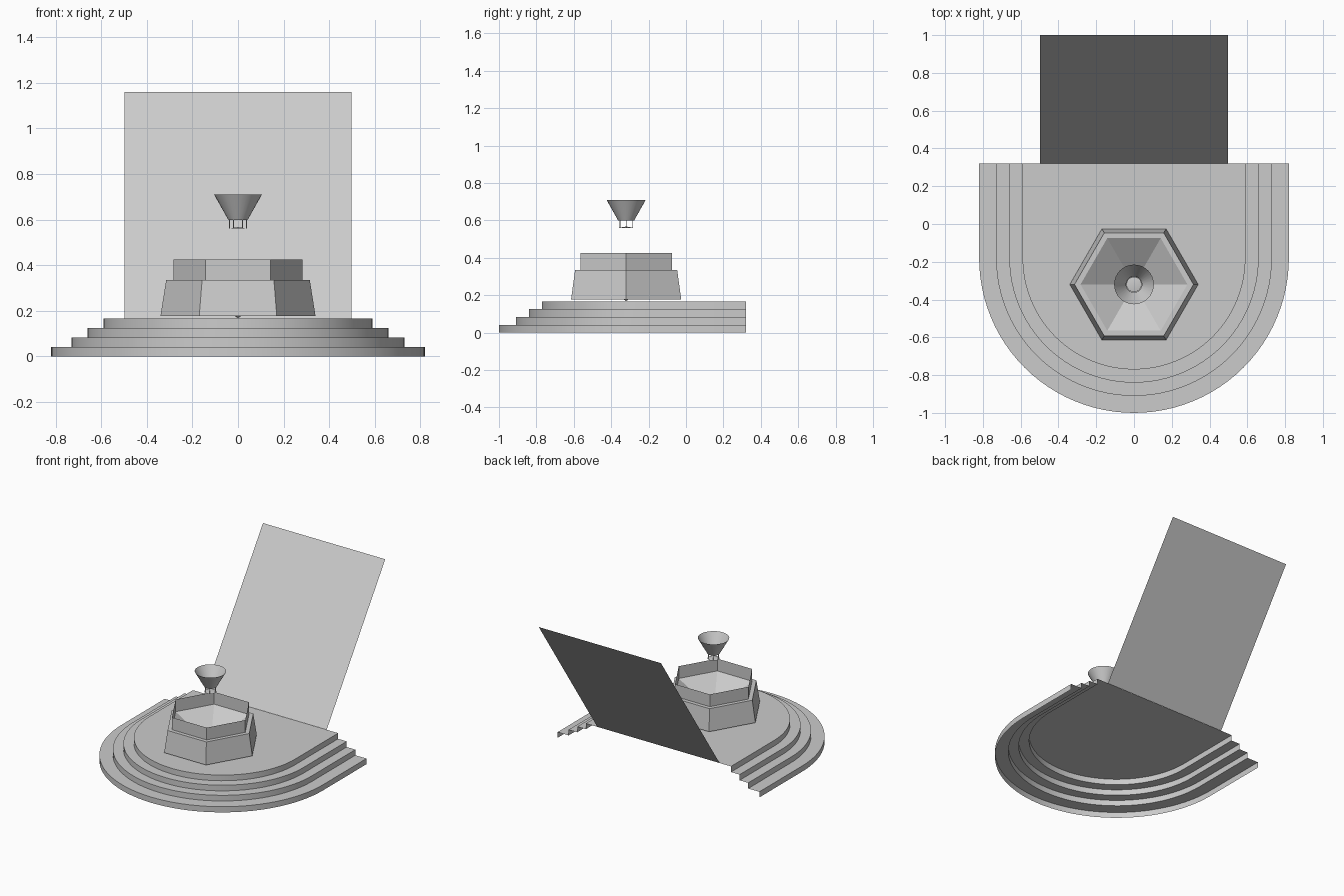
import bpy
from math import pi, cos, sin

if "Cube" in bpy.data.objects:
    bpy.data.objects.remove(bpy.data.objects["Cube"])

FY = -0.32  # fountain centre in y


def make(name, verts, faces, smooth=False):
    me = bpy.data.meshes.new(name)
    me.from_pydata(verts, [], faces)
    me.update()
    ob = bpy.data.objects.new(name, me)
    bpy.context.collection.objects.link(ob)
    if smooth:
        bpy.ops.object.select_all(action='DESELECT')
        ob.select_set(True)
        bpy.context.view_layer.objects.active = ob
        bpy.ops.object.shade_smooth_by_angle(angle=pi / 6)
    return ob


def lathe(name, profile, sides, smooth=False, tip=None, cx=0, cy=FY):
    """Open revolved shell from (radius, z) points, optionally closed to a tip."""
    verts = [(cx + r * cos(2 * pi * i / sides), cy + r * sin(2 * pi * i / sides), z)
             for r, z in profile for i in range(sides)]
    faces = []
    for k in range(len(profile) - 1):
        a, b = k * sides, (k + 1) * sides
        for i in range(sides):
            j = (i + 1) % sides
            faces.append((a + i, a + j, b + j, b + i))
    if tip is not None:
        verts.append((cx, cy, tip))
        a = (len(profile) - 1) * sides
        faces += [(a + i, a + (i + 1) % sides, len(verts) - 1) for i in range(sides)]
    return make(name, verts, faces, smooth)


# stepped platform: U-shaped outline swept through the stair profile, open at back and below
N = 48


def outline(r, z):
    arc = [(r * cos(pi + pi * i / N), -0.18 + r * sin(pi + pi * i / N), z) for i in range(N + 1)]
    return [(-r, 0.32, z)] + arc + [(r, 0.32, z)]


profile = []
for k, r in enumerate((0.82, 0.73, 0.66, 0.59)):
    profile += [(r, 0.0417 * k), (r, 0.0417 * (k + 1))]
verts = [v for r, z in profile for v in outline(r, z)]
n = N + 3
faces = [(k * n + i, k * n + i + 1, (k + 1) * n + i + 1, (k + 1) * n + i)
         for k in range(len(profile) - 1) for i in range(n - 1)]
faces.append(tuple(range((len(profile) - 1) * n, len(profile) * n)))
make("stepped_platform", verts, faces, True)

# leaning back panel
make("back_panel",
     [(-0.497, 0.32, 0.167), (0.497, 0.32, 0.167), (0.497, 1.0, 1.16), (-0.497, 1.0, 1.16)],
     [(0, 1, 2, 3)])

# hexagonal basin: tapered base, ledge, upright rim
lathe("basin_wall", [(0.34, 0.177), (0.315, 0.335), (0.283, 0.335), (0.283, 0.425)], 6)
# sunken basin floor, sloping to a central drain
lathe("basin_floor", [(0.283, 0.335)], 6, tip=0.168)

# floating funnel with its small caged nozzle
lathe("funnel", [(0.042, 0.598), (0.105, 0.71)], 32, True)
lathe("nozzle_plate", [(0.04, 0.56)], 32, True, tip=0.567)
for i in range(6):
    a = i * pi / 3
    lathe("nozzle_post", [(0.002, 0.56), (0.002, 0.6)], 4,
          cx=0.038 * cos(a), cy=FY + 0.038 * sin(a))
